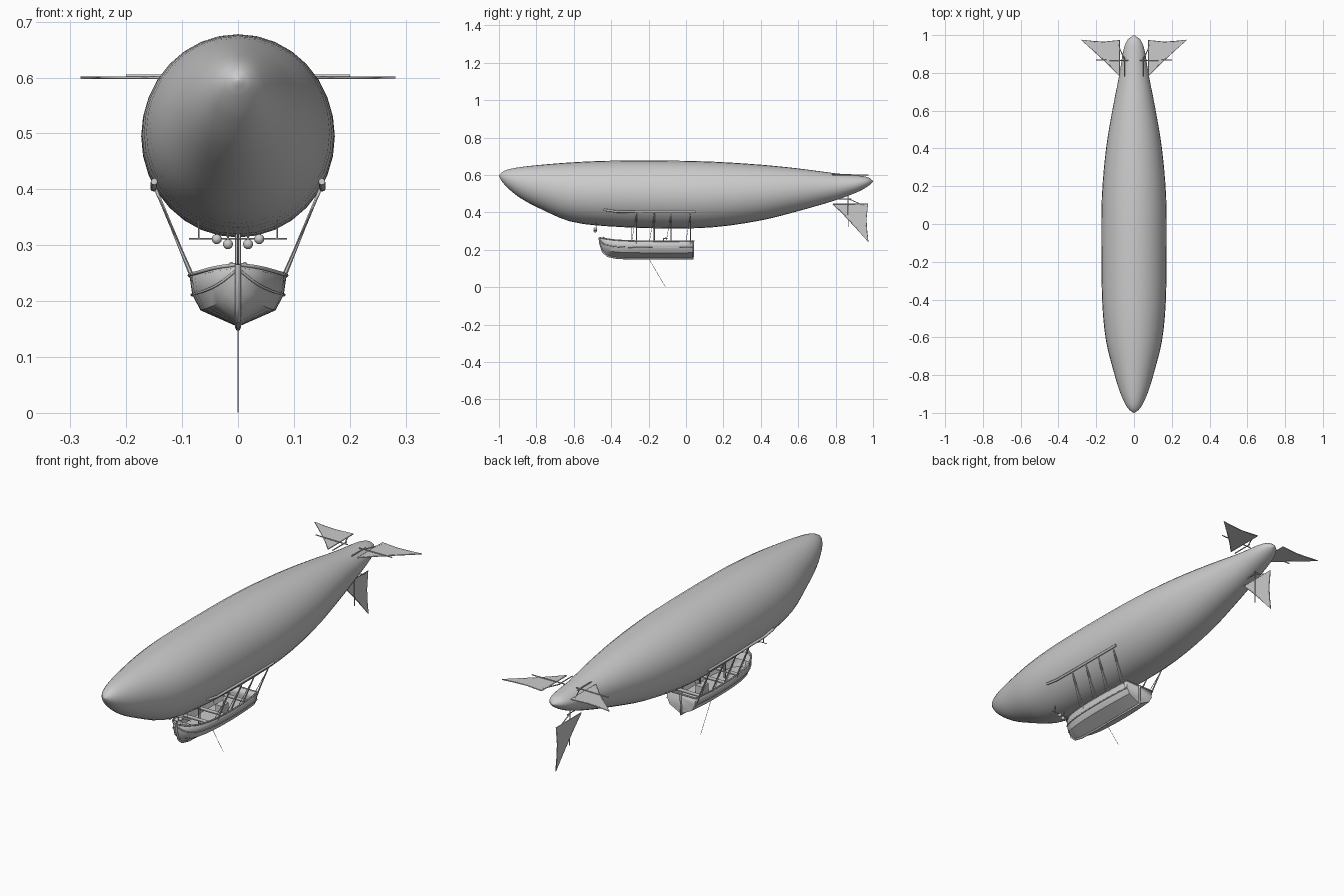
import bpy, bmesh, math
from mathutils import Vector

if "Cube" in bpy.data.objects:
    bpy.data.objects.remove(bpy.data.objects["Cube"])


def finish(name, bm, angle=40):
    bmesh.ops.recalc_face_normals(bm, faces=bm.faces[:])
    me = bpy.data.meshes.new(name)
    bm.to_mesh(me)
    bm.free()
    ob = bpy.data.objects.new(name, me)
    bpy.context.collection.objects.link(ob)
    bpy.ops.object.select_all(action='DESELECT')
    ob.select_set(True)
    bpy.context.view_layer.objects.active = ob
    bpy.ops.object.shade_smooth_by_angle(angle=math.radians(angle))
    return ob


def tube(name, paths, r, sides=1):
    cu = bpy.data.curves.new(name, 'CURVE')
    cu.dimensions = '3D'
    cu.bevel_depth = r
    cu.bevel_resolution = sides
    cu.use_fill_caps = True
    for pts in paths:
        sp = cu.splines.new('POLY')
        sp.points.add(len(pts) - 1)
        for p, c in zip(sp.points, pts):
            p.co = (*c, 1)
    ob = bpy.data.objects.new(name, cu)
    bpy.context.collection.objects.link(ob)
    return ob


def loft(bm, rings, closed):
    rows = [[bm.verts.new(p) for p in ring] for ring in rings]
    n = len(rows[0])
    for a, b in zip(rows, rows[1:]):
        for i in range(n if closed else n - 1):
            j = (i + 1) % n
            bm.faces.new((a[i], a[j], b[j], b[i]))
    return rows


def smooth(rows, steps):
    # Catmull-Rom interpolation of rows of numbers
    rows = [Vector(r) for r in rows]
    out = []
    for i in range(len(rows) - 1):
        p1, p2 = rows[i], rows[i + 1]
        h = p2[0] - p1[0]
        a, b = rows[max(i - 1, 0)], rows[min(i + 2, len(rows) - 1)]
        m1 = (p2 - a) * (h / (p2[0] - a[0]))
        m2 = (b - p1) * (h / (b[0] - p1[0]))
        for k in range(steps):
            t = k / steps
            out.append(p1 * (2*t**3 - 3*t*t + 1) + m1 * (t**3 - 2*t*t + t)
                       + p2 * (3*t*t - 2*t**3) + m2 * (t**3 - t*t))
    return out + [rows[-1]]


# Gas envelope: y, top z, bottom z, half width
stations = [(-1, .597, .593, .002), (-.985, .614, .567, .024), (-.95, .63, .527, .048),
            (-.88, .643, .473, .078), (-.78, .654, .42, .108), (-.62, .667, .352, .148),
            (-.42, .676, .326, .168), (-.1, .677, .314, .173), (.15, .671, .321, .17),
            (.4, .655, .357, .148), (.6, .635, .407, .115), (.8, .609, .465, .076),
            (.92, .597, .51, .056), (.975, .587, .541, .034), (1, .568, .564, .002)]
bm = bmesh.new()
rings = []
for y, top, bot, w in smooth(stations, 3):
    c, h = (top + bot) / 2, (top - bot) / 2
    rings.append([(w * math.cos(a), y, c + h * math.sin(a))
                  for a in (2 * math.pi * i / 32 for i in range(32))])
rows = loft(bm, rings, True)
bm.faces.new(rows[0])
bm.faces.new(rows[-1])
finish('envelope', bm, 80)

# Boat-shaped gondola: y, gunwale half width, gunwale z, keel z
hull = [(-.46, .004, .265, .235), (-.445, .028, .262, .192), (-.42, .048, .258, .169),
        (-.37, .069, .252, .158), (-.28, .083, .248, .155), (-.15, .087, .246, .154),
        (-.05, .084, .246, .154), (.038, .077, .248, .155)]


def section(y, w, top, keel):
    half = [(w, top), (.94 * w, keel + .62 * (top - keel)),
            (.77 * w, keel + .32 * (top - keel))]
    return ([(-x, y, z) for x, z in half] + [(0, y, keel)]
            + [(x, y, z) for x, z in reversed(half)])


hull = smooth(hull, 2)
bm = bmesh.new()
rows = loft(bm, [section(*r) for r in hull], False)
bm.faces.new(rows[-1])
bm.faces.new(rows[0])
gondola = finish('gondola_hull', bm, 30)
mod = gondola.modifiers.new('planking', 'SOLIDIFY')
mod.thickness = .005
mod.offset = -1

# Gondola floor
bm = bmesh.new()
loft(bm, [[(-.78 * w, y, .196), (.78 * w, y, .196)] for y, w, t, k in hull[3:]], False)
finish('gondola_floor', bm)

# Gunwale, rubbing strake and keel
gun, strake = [], []
for s in (-1, 1):
    gun.append([(s * w, y, t) for y, w, t, k in hull])
    strake.append([(s * (.94 * w + .001), y, k + .62 * (t - k)) for y, w, t, k in hull])
gun.append([(-.077, .038, .248), (.077, .038, .248)])
tube('gunwale', gun, .0035)
tube('rubbing_strake', strake, .0025)
tube('keel', [[(0, y, z) for y, z in [(-.463, .266), (-.461, .235), (-.446, .19), (-.42, .166),
     (-.37, .155), (-.28, .152), (.038, .152), (.04, .25)]]], .005)


def box(name, loc, size):
    bm = bmesh.new()
    bmesh.ops.create_cube(bm, size=1)
    for v in bm.verts:
        v.co = Vector(a * b for a, b in zip(v.co, size)) + Vector(loc)
    return finish(name, bm)


def balls(name, locs, r):
    bm = bmesh.new()
    for p in locs:
        new = bmesh.ops.create_uvsphere(bm, u_segments=12, v_segments=8, radius=r)
        bmesh.ops.translate(bm, verts=new['verts'], vec=p)
    return finish(name, bm, 60)


# Benches, foredeck and engine
for y in (-.3, -.2, -.03):
    box('bench', (0, y, .228), (.15, .022, .005))
box('engine', (0, -.12, .215), (.035, .05, .04))
tube('engine_pipe', [[(.01, -.12, .23), (.01, -.12, .26), (.01, -.1, .262)]], .005)
tube('control_post', [[(s * .003, -.29, .2), (s * .003, -.29, .325)] for s in (-1, 1)], .0025)
bm = bmesh.new()
loft(bm, [[(-w, y, t - .006), (w, y, t - .006)] for y, w, t, k in hull[:6]], False)
finish('foredeck', bm)
balls('bow_knob', [(s * .012, -.44, .265) for s in (-1, 1)], .005)

# Suspension rails, struts and ropes
rails, struts, ropes = [], [], []
for s in (-1, 1):
    rails.append([(s * x, y, z) for x, y, z in
                  [(.15, -.44, .414), (.151, -.37, .404), (.151, -.2, .402), (.15, .05, .402)]])
    for y in (-.265, -.17, -.08, .025):
        struts.append([(s * .147, y, .4), (s * .083, y, .247)])
        ropes.append([(s * .147, y, .395), (s * .08, y - .025, .247)])
        ropes.append([(s * .138, y, .378), (s * .068, y, .2)])
tube('suspension_rail', rails, .006, 2)
tube('suspension_strut', struts, .003)
tube('suspension_rope', ropes, .0013, 0)

# Lamps on a crossbar under the nose
tube('lamp_bar', [[(-.088, -.48, .312), (.088, -.48, .312)]]
     + [[(x, -.48, .312), (x, -.48, .345)] for x in (-.07, -.018, .018, .07)], .0015)
balls('lamp', [(s * x, -.485, z) for s in (-1, 1) for x, z in ((.038, .311), (.018, .302))], .009)

# Hanging line
tube('hanging_line', [[(0, -.2, .155), (0, -.11, .001)]], .001, 0)

# Tail fins: outline given as distance from the axis and y
outline = [(.077, .785), (.13, .84), (.2, .905), (.28, .975), (.22, .967), (.16, .963), (.077, .972)]


def side_fin(s):
    return lambda u, y, h=0: (s * u, y, .6 + h)


def low_fin(u, y, h=0):
    return (h, y, .522 - u)


for name, place in (('left_fin', side_fin(-1)), ('right_fin', side_fin(1)), ('lower_fin', low_fin)):
    bm = bmesh.new()
    rows = loft(bm, [[place(u, y, h) for u, y in outline] for h in (-.0015, .0015)], True)
    for r in rows:
        bm.faces.new(r)
    finish(name, bm, 30)
    rim = [place(u, y) for u, y in outline]
    tube(name + '_rim', [rim + rim[:1]], .0025)
    inner = .03 if 'lower' not in name else .01
    tube(name + '_spar', [[place(inner, .865, .003), place(.2, .868, .003)],
                          [place(.05, .78, .003), place(.05, .885, .003)],
                          [place(.05, .87), place(.085, .95)]], .0025)
